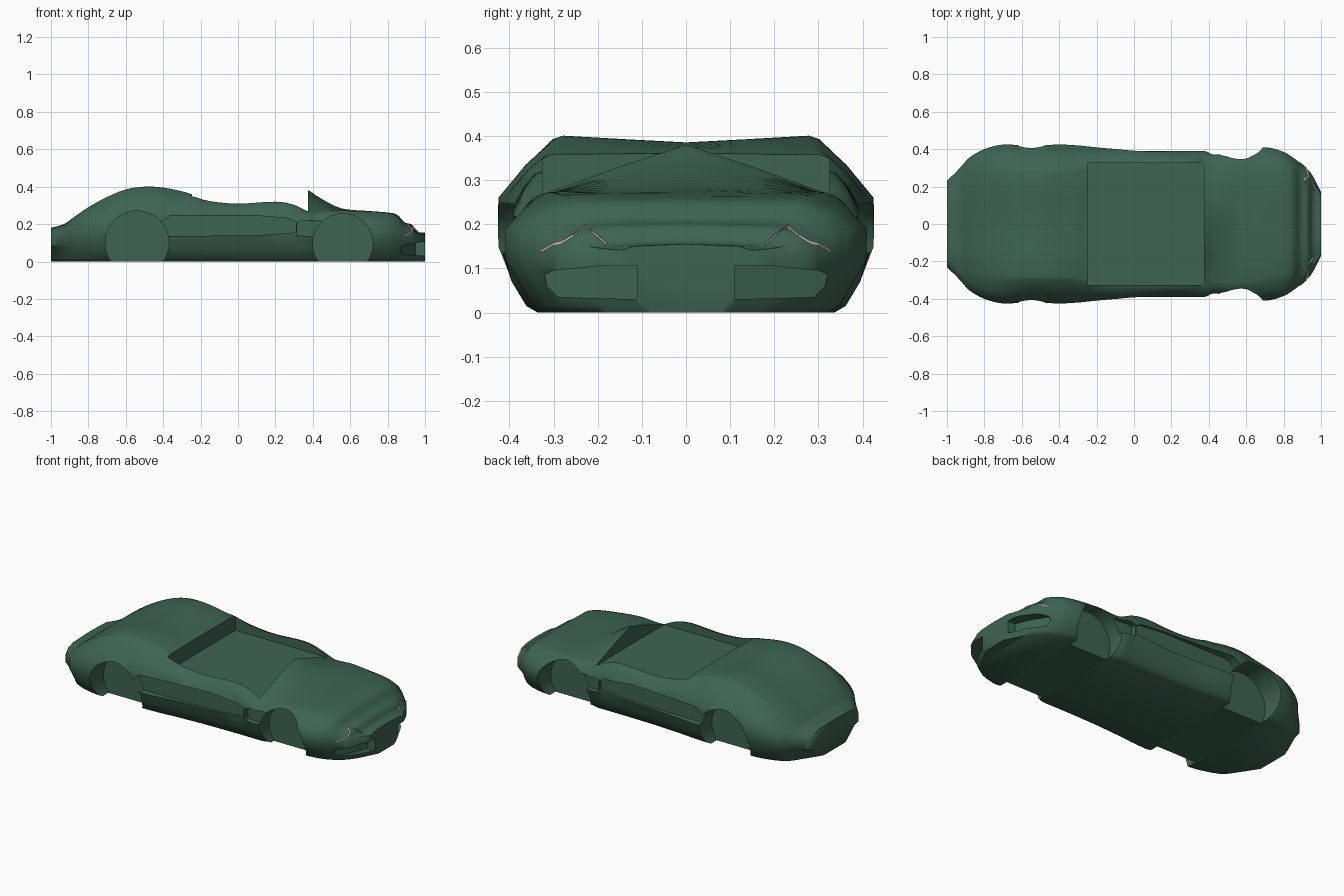
import bpy, bmesh, math
from mathutils import Vector
from mathutils.bvhtree import BVHTree

if "Cube" in bpy.data.objects:
    bpy.data.objects.remove(bpy.data.objects["Cube"])


def material(name, rgb):
    m = bpy.data.materials.new(name)
    m.diffuse_color = (*rgb, 1)
    m.use_nodes = True
    m.node_tree.nodes["Principled BSDF"].inputs["Base Color"].default_value = m.diffuse_color
    return m


GREEN = material("dark_green_paint", (0.047, 0.127, 0.088))
PINK = material("pale_pink_trim", (0.6, 0.46, 0.45))


def new_object(name, bm, mat=GREEN):
    bmesh.ops.recalc_face_normals(bm, faces=bm.faces)
    me = bpy.data.meshes.new(name)
    bm.to_mesh(me)
    bm.free()
    me.materials.append(mat)
    ob = bpy.data.objects.new(name, me)
    bpy.context.collection.objects.link(ob)
    return ob


def loft(name, rings):
    """Closed skin through equal-length rings of points."""
    bm = bmesh.new()
    rows = [[bm.verts.new(p) for p in r] for r in rings]
    n = len(rows[0])
    for a, b in zip(rows, rows[1:]):
        for i in range(n):
            j = (i + 1) % n
            bm.faces.new((a[i], a[j], b[j], b[i]))
    bm.faces.new(rows[0])
    bm.faces.new(rows[-1][::-1])
    return new_object(name, bm)


def cut(body, cutter):
    mod = body.modifiers.new(cutter.name, "BOOLEAN")
    mod.operation = "DIFFERENCE"
    mod.solver = "EXACT"
    mod.object = cutter
    cutter.hide_render = True
    cutter.hide_viewport = True


# Body stations: x, centre height, crease y, crease z, half width, shoulder z
STATIONS = [
    (-1.0, .18, .17, .175, .23, .13), (-.93, .20, .22, .195, .30, .16),
    (-.88, .235, .25, .235, .355, .18), (-.8, .285, .28, .29, .40, .21),
    (-.7, .335, .29, .345, .425, .24), (-.6, .37, .29, .385, .42, .25),
    (-.5, .385, .29, .40, .42, .255), (-.4, .38, .29, .395, .425, .26),
    (-.3, .37, .295, .375, .42, .25), (-.25, .36, .31, .36, .415, .25),
    (-.15, .37, .33, .325, .405, .25), (0, .37, .335, .31, .395, .24),
    (.2, .375, .33, .322, .39, .235), (.3, .38, .33, .305, .39, .235),
    (.375, .38, .325, .272, .39, .22), (.43, .345, .32, .27, .375, .21),
    (.55, .285, .325, .272, .395, .20), (.7, .27, .30, .268, .41, .19),
    (.8, .262, .28, .260, .385, .19), (.85, .25, .26, .246, .355, .18),
    (.89, .21, .23, .207, .325, .165), (.93, .197, .21, .19, .29, .15),
    (.957, .16, .19, .157, .255, .135), (1.0, .155, .13, .15, .17, .12),
]


def spline(rows, steps=4):
    """Catmull-Rom samples through the stations."""
    pts = [Vector(r) for r in rows]
    out = []
    for i in range(len(pts) - 1):
        p0, p1, p2, p3 = pts[max(i - 1, 0)], pts[i], pts[i + 1], pts[min(i + 2, len(pts) - 1)]
        for s in range(steps):
            t = s / steps
            out.append(0.5 * (2 * p1 + (p2 - p0) * t + (2 * p0 - 5 * p1 + 4 * p2 - p3) * t * t
                              + (3 * p1 - p0 - 3 * p2 + p3) * t ** 3))
    return out + [pts[-1]]


def section(s):
    x, zc, yt, zt, yw, zs = s
    # The lower edge tucks in towards both ends
    tuck = max(0, (abs(x) - .86) / .14) ** 2
    half = [(yt / 2, (zc + zt) / 2), (yt - .012, zt), (yt + .012, zt - .008),
            ((yt + yw) / 2 + .006, (zt + zs) / 2 + .006),
            (yw, zs), (yw, zs * .62), (yw * (.93 - .1 * tuck), .07),
            (yw * (.85 - .3 * tuck), .015), (yw * (.79 - .35 * tuck), 0)]
    ring = [(0, zc)] + half + [(-y, z) for y, z in reversed(half)]
    return [(x, y, z) for y, z in ring]


body = loft("car_body", [section(s) for s in spline(STATIONS)])
bm = bmesh.new()
bm.from_mesh(body.data)
tree = BVHTree.FromBMesh(bm)
bm.free()


def side_prism(name, outline, inner, side, outer=.6):
    """Prism from an x-z outline, running out sideways."""
    return loft(name, [[(x, side * y, z) for x, z in outline] for y in (inner, outer)])


# Open cockpit
box = [(-.245, -.325), (.375, -.325), (.375, .325), (-.245, .325)]
cut(body, loft("cockpit_cutter", [[(x, y, z) for x, y in box] for z in (.265, .6)]))


def circle(cx, cz, r, n=48):
    return [(cx + r * math.cos(2 * math.pi * i / n), cz + r * math.sin(2 * math.pi * i / n))
            for i in range(n)]


door = [(-.42, .135), (-.41, .21), (-.36, .247), (.1, .245), (.27, .23), (.31, .21), (.31, .155), (.1, .14)]
vent = [(.315, .14), (.315, .21), (.34, .22), (.45, .215), (.45, .13)]
intake = [(.11, .03), (.11, .105), (.2, .105), (.3, .095), (.32, .085), (.315, .06), (.29, .035)]

for side, tag in ((-1, "right"), (1, "left")):
    # Wheel wells
    cut(body, side_prism(f"rear_well_{tag}", circle(-.54, .1, .17), .28, side))
    cut(body, side_prism(f"front_well_{tag}", circle(.56, .095, .161), .27, side))
    # Door recess and the vent behind the front wheel
    cut(body, side_prism(f"door_recess_{tag}", door, .375, side))
    cut(body, side_prism(f"vent_{tag}", vent, .355, side))
    # Front intakes with a floor that follows the nose
    cut(body, loft(f"intake_{tag}", [
        [(.95 - .42 * (y - .11), side * y, z) for y, z in intake],
        [(1.2, side * y, z) for y, z in intake]]))
    # Zigzag lamp strips lying on the nose
    zigzag = [(.18, .155), (.205, .177), (.23, .195), (.255, .175), (.28, .16), (.3, .155), (.33, .138)]
    rings = []
    for y, z in zigzag:
        hit = tree.ray_cast(Vector((2, side * y, z)), Vector((-1, 0, 0)))[0]
        x = hit.x if hit else .9
        rings.append([(x + dx, side * y, z + dz) for dx, dz in
                      ((-.003, -.003), (.006, -.003), (.006, .003), (-.003, .003))])
    strip = loft(f"lamp_strip_{tag}", rings)
    strip.data.materials[0] = PINK

# Bake the cuts, then smooth with sharp edges
bpy.context.view_layer.objects.active = body
body.select_set(True)
for mod in list(body.modifiers):
    bpy.ops.object.modifier_apply(modifier=mod.name)
bpy.ops.object.shade_smooth_by_angle(angle=math.radians(52))
for ob in list(bpy.data.objects):
    if ob.hide_render:
        bpy.data.objects.remove(ob)
